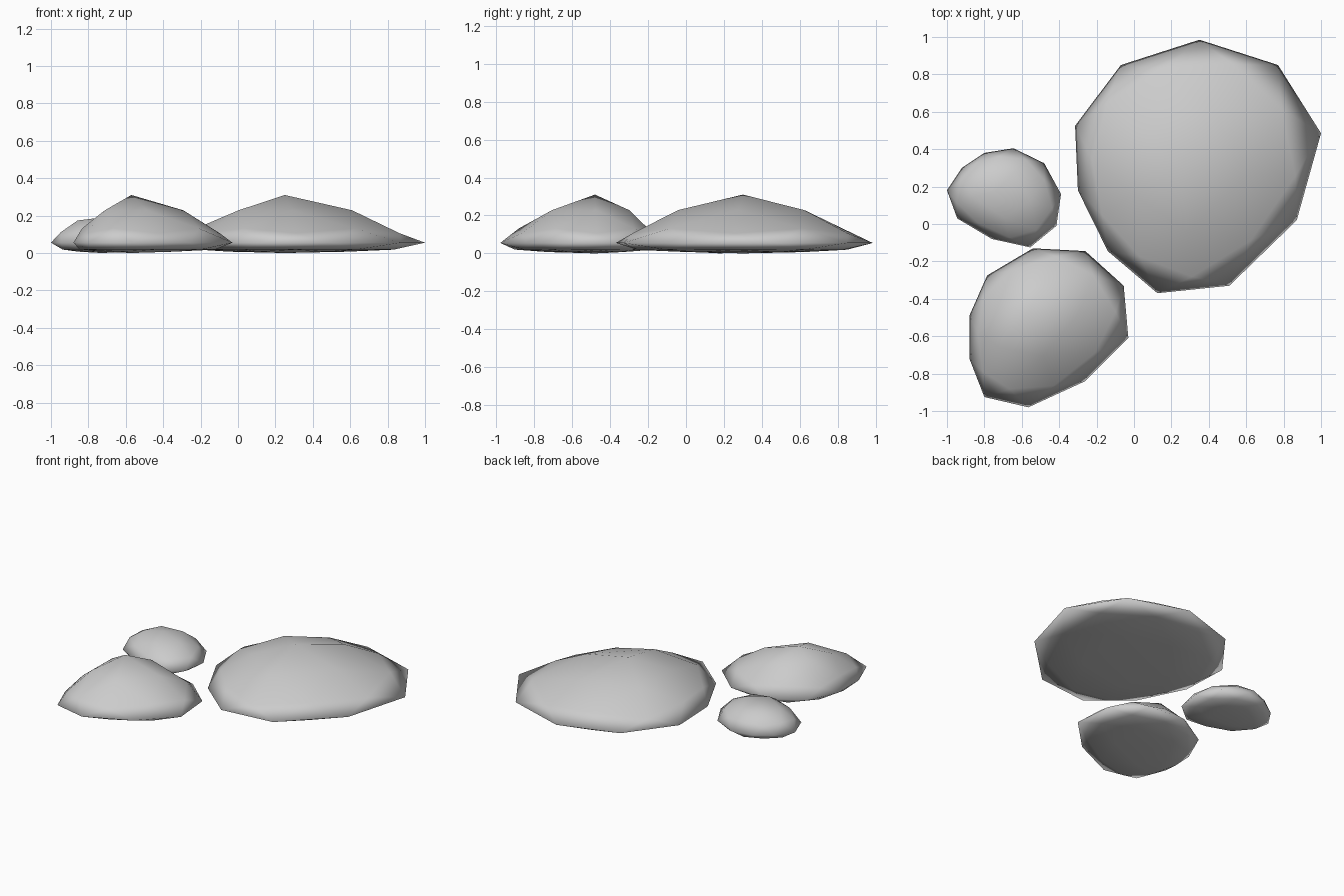
import bpy, math

if "Cube" in bpy.data.objects:
    bpy.data.objects.remove(bpy.data.objects["Cube"])

RIM = 0.055
# height of each latitude level of the icosphere (|unit z| -> fraction)
LEVELS = [(0, 0), (0.447, 0.2), (0.526, 0.3), (0.851, 0.68), (1.0, 1.0)]
UNDER = [(0, RIM), (0.447, 0.02), (0.526, 0.018), (0.851, 0.007), (1.0, 0.0)]


def interp(table, t):
    for (a, fa), (b, fb) in zip(table, table[1:]):
        if t <= b:
            return fa + (fb - fa) * (t - a) / (b - a)
    return table[-1][1]


def rock(name, outline, apex, height, levels):
    """Flattened icosphere whose ten-sided equator follows the outline."""
    bpy.ops.mesh.primitive_ico_sphere_add(subdivisions=2, radius=1)
    ob = bpy.context.object
    ob.name = name
    for v in ob.data.vertices:
        x, y, z = v.co
        r = math.hypot(x, y)
        t = ((math.degrees(math.atan2(y, x)) - 18) / 36 + 1e-4) % 10
        i, f = int(t) % 10, t % 1
        a, b = outline[i], outline[(i + 1) % 10]
        px, py = (a[k] + (b[k] - a[k]) * f for k in (0, 1))
        v.co.x = apex[0] + (px - apex[0]) * r
        v.co.y = apex[1] + (py - apex[1]) * r
        v.co.z = RIM + (height - RIM) * interp(levels, z) if z > -1e-4 else interp(UNDER, -z)
    bpy.ops.object.shade_smooth()
    return ob


# Outlines run counter-clockwise starting at the right-hand side
rock("large_rock",
     [(1.0, .485), (.77, .85), (.35, .985), (-.07, .85), (-.315, .525),
      (-.30, .18), (-.14, -.145), (.125, -.37), (.51, -.33), (.87, .02)],
     (.25, .30), .31, LEVELS)
rock("medium_rock",
     [(-.055, -.33), (-.26, -.145), (-.54, -.13), (-.785, -.275), (-.88, -.49),
      (-.88, -.72), (-.80, -.925), (-.565, -.98), (-.26, -.84), (-.03, -.61)],
     (-.57, -.48), .31, LEVELS)
rock("small_rock",
     [(-.39, .16), (-.48, .325), (-.645, .405), (-.80, .38), (-.92, .30),
      (-1.0, .18), (-.945, .03), (-.76, -.08), (-.555, -.125), (-.415, -.01)],
     (-.73, .18), .19, [(0, 0), (.447, .42), (.526, .5), (.851, .88), (1, 1)])
